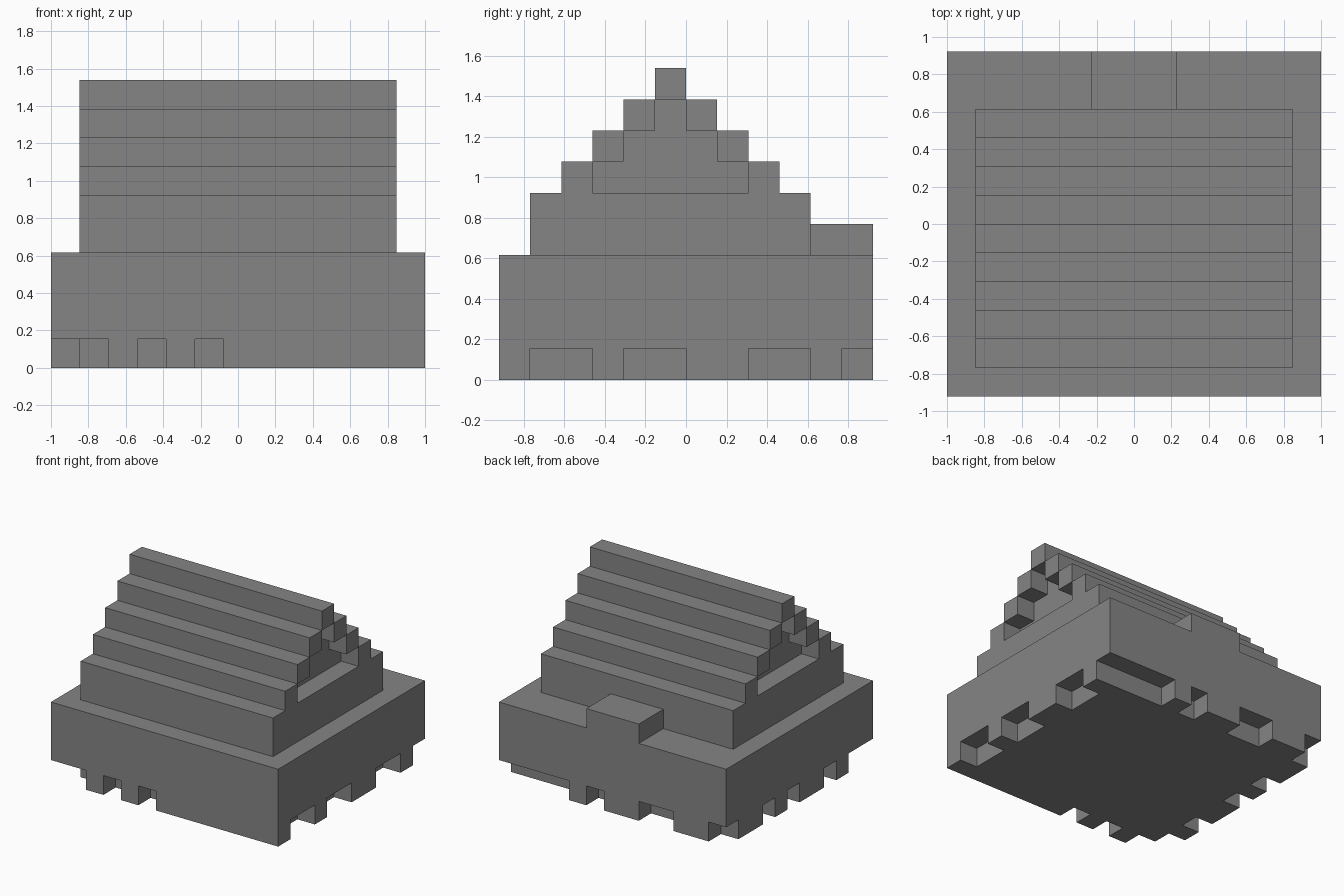
import bpy
import bmesh
from mathutils import Vector

cube = bpy.data.objects.get("Cube")
if cube:
    bpy.data.objects.remove(cube, do_unlink=True)

U = 2 / 13              # one building block
W, D = 13, 12           # footprint in blocks

stone = bpy.data.materials.new("grey_stone")
GREY = (0.235, 0.235, 0.235, 1)
stone.use_nodes = True
stone.diffuse_color = GREY
shader = next(n for n in stone.node_tree.nodes if n.type == 'BSDF_PRINCIPLED')
shader.inputs["Base Color"].default_value = GREY


def box(name, x, y, z):
    """Box spanning block ranges x, y, z, counted from the front corner."""
    lo = Vector((x[0] - W / 2, y[0] - D / 2, z[0])) * U
    hi = Vector((x[1] - W / 2, y[1] - D / 2, z[1])) * U
    bm = bmesh.new()
    bmesh.ops.create_cube(bm, size=1)
    for v in bm.verts:
        v.co = Vector([a + (b - a) * (c + 0.5) for a, b, c in zip(lo, hi, v.co)])
    mesh = bpy.data.meshes.new(name)
    bm.to_mesh(mesh)
    bm.free()
    mesh.materials.append(stone)
    ob = bpy.data.objects.new(name, mesh)
    bpy.context.collection.objects.link(ob)
    return ob


# Base with a ragged lower edge: one-block notches along each side
base = box("base", (0, W), (0, D), (0, 4))
front = [(-1, 2), (3, 4), (5, 6)]
back = [(-1, 1), (3, 5), (7, 8), (9, 14)]
right_side = [(1, 3), (4, 6), (8, 10), (11, 13)]
left_side = [(-1, 2), (3, 4), (6, 7), (8, 9), (11, 13)]
notches = ([(s, (-1, 1)) for s in front] + [(s, (D - 1, D + 1)) for s in back]
           + [((W - 1, W + 1), s) for s in right_side] + [((-1, 1), s) for s in left_side])
for x, y in notches:
    cutter = box("notch_cutter", x, y, (-1, 1))
    cutter.hide_render = True
    mod = base.modifiers.new("notch", 'BOOLEAN')
    mod.operation = 'DIFFERENCE'
    mod.solver = 'EXACT'
    mod.object = cutter
    bpy.context.view_layer.objects.active = base
    bpy.ops.object.modifier_apply(modifier=mod.name)
    bpy.data.objects.remove(cutter, do_unlink=True)

# Rear step
box("rear_step", (5, 8), (10, D), (4, 5))

# Stepped roof: long courses on both slopes, gable walls set back one block
box("roof_bottom", (1, 12), (1, 10), (4, 6))
for i in range(3):
    z = (6 + i, 7 + i)
    box(f"front_course_{i + 1}", (1, 12), (2 + i, 3 + i), z)
    box(f"back_course_{i + 1}", (1, 12), (8 - i, 9 - i), z)
    box(f"gable_core_{i + 1}", (2, 11), (3 + i, 8 - i), z)
box("ridge", (1, 12), (5, 6), (9, 10))
